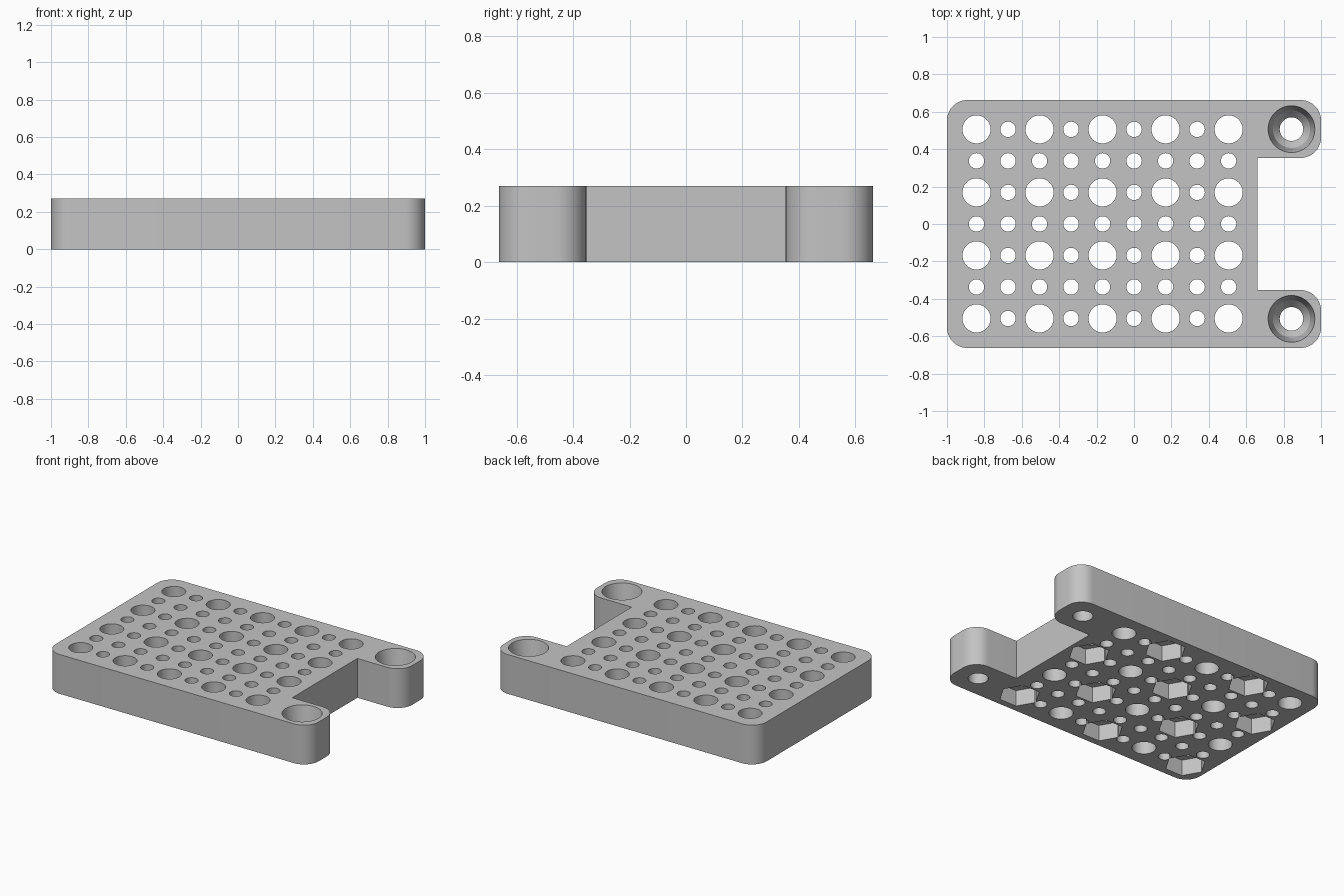
import bpy, bmesh
from math import pi, sin, cos, radians

cube = bpy.data.objects.get("Cube")
if cube:
    bpy.data.objects.remove(cube)

HALF_X, HALF_Y, THICK = 1.0, 0.663, 0.27
CORNER = 0.11
NOTCH_X, NOTCH_Y = 0.66, 0.353
PITCH, FIRST_X, FIRST_Y = 0.1685, -0.842, -0.505

grey = bpy.data.materials.new("light grey plastic")
grey.use_nodes = True
colour = (0.55, 0.55, 0.55, 1)
grey.diffuse_color = colour
grey.node_tree.nodes["Principled BSDF"].inputs["Base Color"].default_value = colour


def make_object(name, bm):
    bmesh.ops.recalc_face_normals(bm, faces=bm.faces)
    mesh = bpy.data.meshes.new(name)
    bm.to_mesh(mesh)
    bm.free()
    mesh.materials.append(grey)
    obj = bpy.data.objects.new(name, mesh)
    bpy.context.collection.objects.link(obj)
    return obj


def arc(cx, cy, start, steps=10):
    """Quarter-circle corner, counter-clockwise from the start angle."""
    return [(cx + CORNER * cos(start + pi / 2 * i / steps),
             cy + CORNER * sin(start + pi / 2 * i / steps)) for i in range(steps + 1)]


def add_turned(bm, x, y, profile, sides):
    """Closed solid of stacked rings; the profile lists (radius, height)."""
    rings = [[bm.verts.new((x + r * cos(2 * pi * i / sides), y + r * sin(2 * pi * i / sides), z))
              for i in range(sides)] for r, z in profile]
    for low, high in zip(rings, rings[1:]):
        for i in range(sides):
            j = (i + 1) % sides
            bm.faces.new((low[i], low[j], high[j], high[i]))
    bm.faces.new(rings[0][::-1])
    bm.faces.new(rings[-1])


# Plate outline: rounded corners, two mounting tabs on the +x end
ix, iy = HALF_X - CORNER, HALF_Y - CORNER
outline = (arc(-ix, -iy, pi) + arc(ix, -iy, -pi / 2)
           + arc(ix, -NOTCH_Y - CORNER, 0) + [(NOTCH_X, -NOTCH_Y), (NOTCH_X, NOTCH_Y)]
           + arc(ix, NOTCH_Y + CORNER, -pi / 2) + arc(ix, iy, 0) + arc(-ix, iy, pi / 2))
bm = bmesh.new()
base = bm.faces.new([bm.verts.new((x, y, 0)) for x, y in outline])
top = bmesh.ops.extrude_face_region(bm, geom=[base])["geom"]
bmesh.ops.translate(bm, vec=(0, 0, THICK), verts=[v for v in top if isinstance(v, bmesh.types.BMVert)])
plate = make_object("perforated_plate", bm)

# Hole grid, with hexagonal nut pockets under every other large hole
holes, pockets = bmesh.new(), bmesh.new()
for col in range(9):
    for row in range(7):
        x, y = FIRST_X + col * PITCH, FIRST_Y + row * PITCH
        large = col % 2 == 0 and row % 2 == 0
        radius = 0.075 if large else 0.041
        add_turned(holes, x, y, [(radius, -0.1), (radius, THICK + 0.1)], 40)
        if large and (col + row) % 4 == 0:
            add_turned(pockets, x, y, [(0.13, -0.1), (0.13, 0.11)], 6)

# Countersunk screw holes in the tabs
for side in (-1, 1):
    add_turned(holes, 0.842, side * 0.507,
               [(0.063, -0.1), (0.063, 0.085), (0.1, 0.13), (0.125, THICK), (0.125, THICK + 0.1)], 48)

# Cut the plate and discard the cutters
bpy.context.view_layer.objects.active = plate
plate.select_set(True)
for name, cutter_bm in (("hole_cutter", holes), ("nut_pocket_cutter", pockets)):
    cutter = make_object(name, cutter_bm)
    cutter.hide_render = True
    cut = plate.modifiers.new(name, "BOOLEAN")
    cut.operation, cut.solver, cut.object = "DIFFERENCE", "EXACT", cutter
    bpy.ops.object.modifier_apply(modifier=cut.name)
    bpy.data.objects.remove(cutter)

bpy.ops.object.shade_smooth_by_angle(angle=radians(20))
